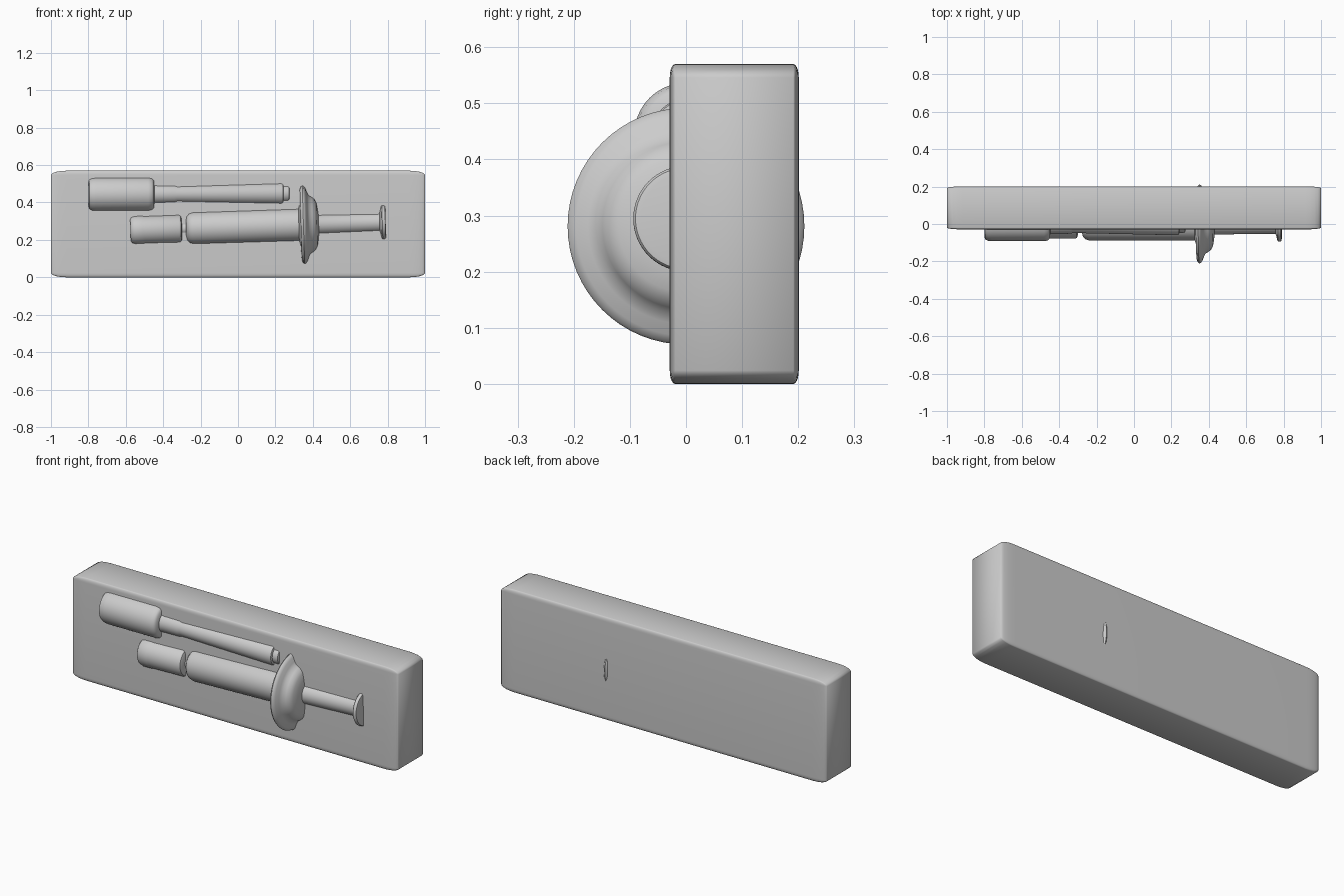
import bpy, bmesh, math
from mathutils import Matrix

cube = bpy.data.objects.get("Cube")
if cube:
    bpy.data.objects.remove(cube, do_unlink=True)

grey = bpy.data.materials.new("plain grey")
grey.use_nodes = True
grey.diffuse_color = (0.6, 0.6, 0.6, 1)
grey.node_tree.nodes["Principled BSDF"].inputs["Base Color"].default_value = grey.diffuse_color


def add_object(name, bm, angle):
    mesh = bpy.data.meshes.new(name)
    bmesh.ops.recalc_face_normals(bm, faces=bm.faces)
    bm.to_mesh(mesh)
    bm.free()
    mesh.materials.append(grey)
    obj = bpy.data.objects.new(name, mesh)
    bpy.context.collection.objects.link(obj)
    bpy.ops.object.select_all(action='DESELECT')
    obj.select_set(True)
    bpy.context.view_layer.objects.active = obj
    bpy.ops.object.shade_smooth_by_angle(angle=math.radians(angle))
    return obj


def turned(name, profile, height, slope, sides=64):
    """Lathe (x, radius) points round a slightly tilted axis along x."""
    bm = bmesh.new()
    rings = []
    for x, r in profile:
        turn = [2 * math.pi * i / sides for i in range(sides)]
        rings.append([bm.verts.new((x, r * math.cos(a), r * math.sin(a))) for a in turn])
    for a, b in zip(rings, rings[1:]):
        for i in range(sides):
            j = (i + 1) % sides
            bm.faces.new((a[i], a[j], b[j], b[i]))
    bm.faces.new(rings[0])
    bm.faces.new(rings[-1])
    tilt = Matrix.Translation((0, 0, height)) @ Matrix.Rotation(-slope, 4, 'Y')
    bmesh.ops.transform(bm, matrix=tilt, verts=bm.verts)
    return add_object(name, bm, 40)


# Block: edges rounded on a unit cube, then stretched to size
bm = bmesh.new()
bmesh.ops.create_cube(bm, size=1)
bmesh.ops.bevel(bm, geom=bm.edges[:], offset=0.042, segments=5, profile=0.5, affect='EDGES')
bmesh.ops.scale(bm, vec=(2, 0.23, 0.57), verts=bm.verts)
bmesh.ops.translate(bm, vec=(0, 0.086, 0.285), verts=bm.verts)
add_object("block", bm, 60)

# Needle lying along the upper half
needle = dict(height=0.447, slope=0.005)
turned("needle_cap", [(-0.80, 0.07), (-0.795, 0.083), (-0.78, 0.09), (-0.76, 0.092),
                      (-0.48, 0.092), (-0.46, 0.088), (-0.45, 0.078), (-0.447, 0.05)], **needle)
turned("needle_shaft", [(-0.46, 0.056), (-0.43, 0.053), (-0.34, 0.052), (-0.325, 0.048),
                        (0.232, 0.060), (0.24, 0.057), (0.243, 0.048)], **needle)
turned("needle_tip", [(0.23, 0.047), (0.265, 0.047), (0.273, 0.044), (0.276, 0.036)], **needle)

# Syringe lying along the lower half
syringe = dict(height=0.270, slope=0.0316)
turned("syringe_cap", [(-0.575, 0.064), (-0.568, 0.074), (-0.55, 0.079), (-0.51, 0.079),
                       (-0.50, 0.077), (-0.315, 0.078), (-0.305, 0.073), (-0.30, 0.06)], **syringe)
turned("syringe_neck", [(-0.31, 0.036), (-0.265, 0.036)], **syringe)
turned("syringe_barrel", [(-0.278, 0.05), (-0.272, 0.07), (-0.26, 0.082), (-0.24, 0.088),
                          (0.34, 0.089)], **syringe)
turned("finger_flange", [(0.325, 0.088), (0.332, 0.11), (0.336, 0.19), (0.342, 0.206),
                         (0.350, 0.211), (0.358, 0.208), (0.366, 0.196), (0.374, 0.175),
                         (0.383, 0.158), (0.398, 0.149), (0.412, 0.138), (0.422, 0.120),
                         (0.427, 0.09), (0.432, 0.055)], **syringe)
turned("plunger_rod", [(0.42, 0.062), (0.435, 0.056), (0.77, 0.052)], **syringe)
turned("thumb_rest", [(0.757, 0.052), (0.764, 0.075), (0.767, 0.089), (0.772, 0.094),
                      (0.783, 0.094), (0.788, 0.09), (0.79, 0.08)], **syringe)
